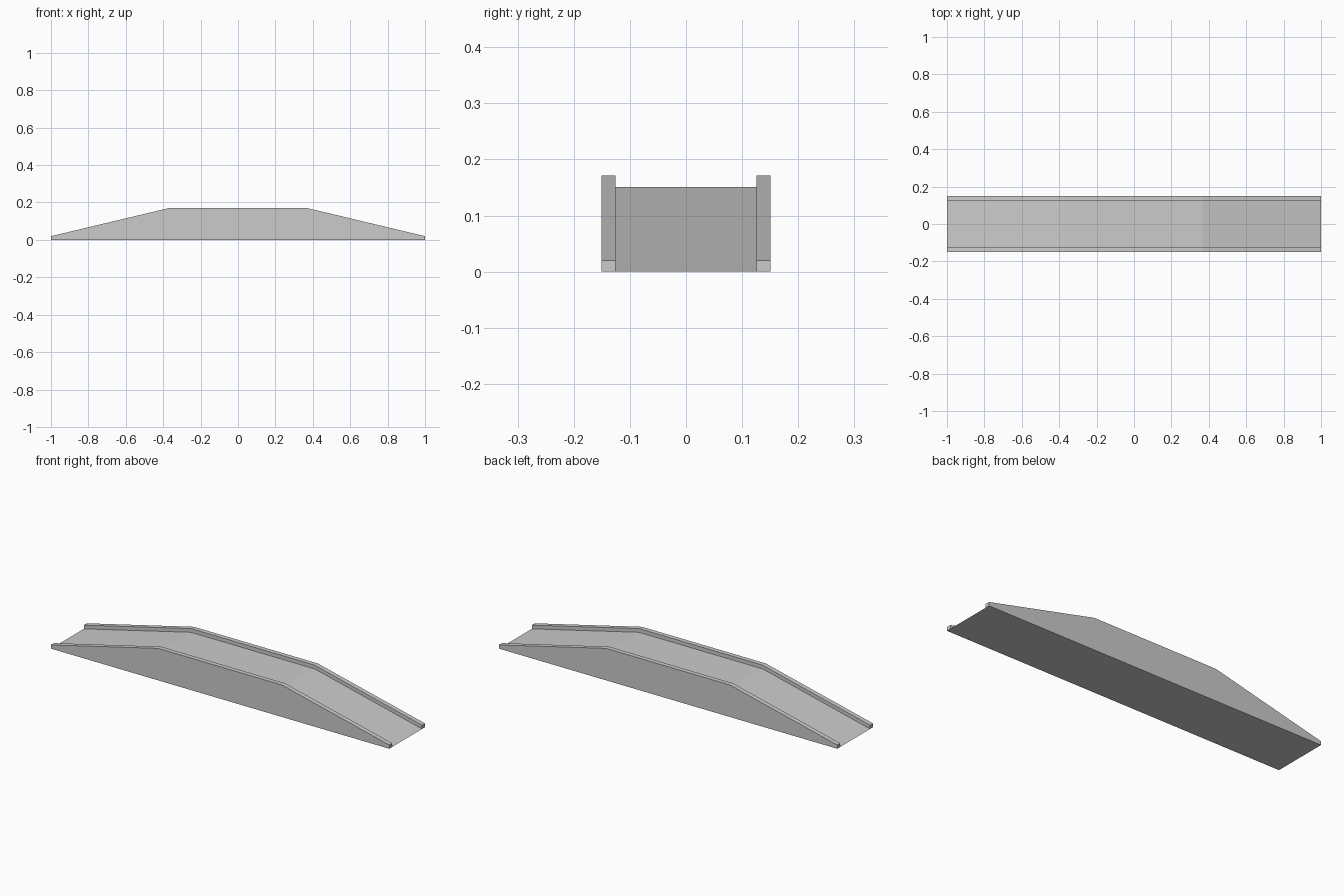
import bpy
import bmesh

cube = bpy.data.objects.get("Cube")
if cube:
    bpy.data.objects.remove(cube, do_unlink=True)

HALF_LENGTH, HALF_CREST = 1.0, 0.366
DECK_HEIGHT, KERB_RISE = 0.151, 0.02
INNER_Y, OUTER_Y = 0.126, 0.151

grey = bpy.data.materials.new("light grey")
grey.use_nodes = True
colour = (0.6, 0.6, 0.6, 1)
grey.diffuse_color = colour
grey.node_tree.nodes["Principled BSDF"].inputs["Base Color"].default_value = colour


def extrude_profile(name, profile, y0, y1):
    """Extrude an x-z outline along y into a closed solid."""
    bm = bmesh.new()
    face = bm.faces.new([bm.verts.new((x, y0, z)) for x, z in profile])
    result = bmesh.ops.extrude_face_region(bm, geom=[face])
    verts = [v for v in result["geom"] if isinstance(v, bmesh.types.BMVert)]
    bmesh.ops.translate(bm, verts=verts, vec=(0, y1 - y0, 0))
    bmesh.ops.recalc_face_normals(bm, faces=bm.faces)
    mesh = bpy.data.meshes.new(name)
    bm.to_mesh(mesh)
    bm.free()
    mesh.materials.append(grey)
    obj = bpy.data.objects.new(name, mesh)
    bpy.context.collection.objects.link(obj)
    return obj


# Ramped deck with a flat crest
deck = [(-HALF_LENGTH, 0), (-HALF_CREST, DECK_HEIGHT),
        (HALF_CREST, DECK_HEIGHT), (HALF_LENGTH, 0)]
extrude_profile("ramp_deck", deck, -INNER_Y, INNER_Y)

# Raised kerbs follow the deck along both sides
kerb = ([(-HALF_LENGTH, 0)] + [(x, z + KERB_RISE) for x, z in deck]
        + [(HALF_LENGTH, 0)])
extrude_profile("front_kerb", kerb, -OUTER_Y, -INNER_Y)
extrude_profile("back_kerb", kerb, INNER_Y, OUTER_Y)
